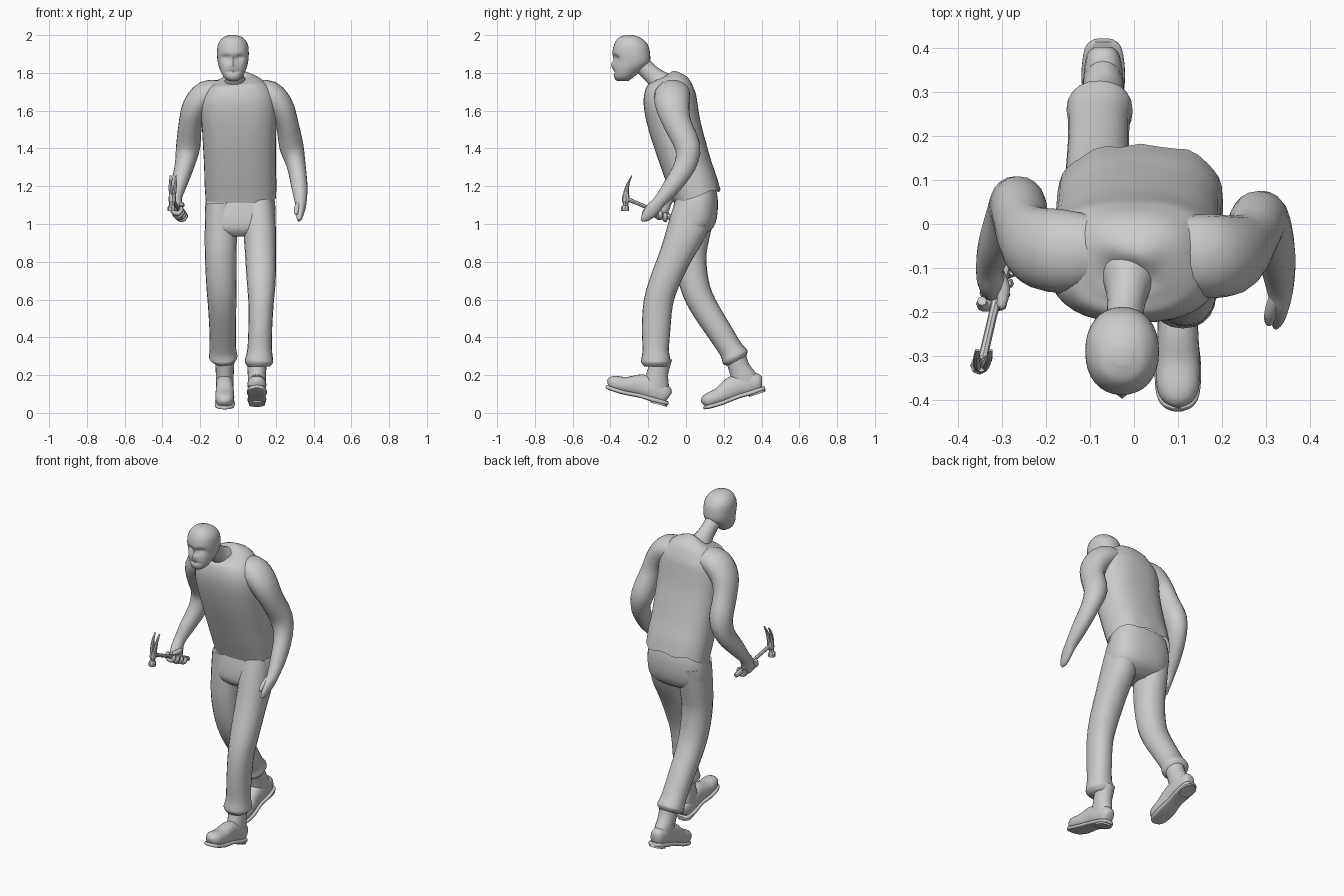
import bpy, bmesh, math
from mathutils import Vector, Matrix


def catmull(p, t):
    a, b, c, d = p
    return 0.5 * (2 * b + (c - a) * t + (2 * a - 5 * b + 4 * c - d) * t * t
                  + (3 * b - a - 3 * c + d) * t ** 3)


def loft(name, pts, ref=(1, 0, 0), axis=None, seg=20, steps=3, power=2.0,
         matrix=None, tweak=None, open_start=False, smooth=True):
    """Skin through rings (x, y, z, radius along ref, other radius)."""
    pts = [p if len(p) == 5 else (*p, p[3]) for p in pts]
    ext = [pts[0]] + pts + [pts[-1]]
    path = []
    for i in range(len(pts) - 1):
        for s in range(steps):
            path.append([catmull([q[k] for q in ext[i:i + 4]], s / steps) for k in range(5)])
    path.append(list(pts[-1]))
    bm = bmesh.new()
    rings = []
    for i, p in enumerate(path):
        lo, hi = path[max(i - 1, 0)], path[min(i + 1, len(path) - 1)]
        t = (Vector(axis) if axis else Vector(hi[:3]) - Vector(lo[:3])).normalized()
        u = Vector(ref)
        u = (u - t * u.dot(t)).normalized()
        v = t.cross(u)
        ring = []
        for j in range(seg):
            a = 2 * math.pi * j / seg
            c, s = math.cos(a), math.sin(a)
            c = math.copysign(abs(c) ** (2 / power), c)
            s = math.copysign(abs(s) ** (2 / power), s)
            co = Vector(p[:3]) + u * c * max(p[3], .001) + v * s * max(p[4], .001)
            ring.append(bm.verts.new(tweak(co) if tweak else co))
        rings.append(ring)
    for r0, r1 in zip(rings, rings[1:]):
        for j in range(seg):
            k = (j + 1) % seg
            bm.faces.new((r0[j], r0[k], r1[k], r1[j]))
    if not open_start:
        bm.faces.new(rings[0])
    bm.faces.new(rings[-1])
    bmesh.ops.recalc_face_normals(bm, faces=bm.faces)
    if matrix:
        bm.transform(matrix)
    me = bpy.data.meshes.new(name)
    bm.to_mesh(me)
    bm.free()
    ob = bpy.data.objects.new(name, me)
    bpy.context.collection.objects.link(ob)
    if smooth:
        bpy.ops.object.select_all(action='DESELECT')
        ob.select_set(True)
        bpy.context.view_layer.objects.active = ob
        bpy.ops.object.shade_smooth_by_angle(angle=math.radians(50))
    return ob


def bump(co, x, z, w, h):
    return math.exp(-((co.x - x) / w) ** 2 - ((co.z - z) / h) ** 2)


# Head with eye sockets, nose and mouth pressed into the front
def face(co):
    if co.y < -.31:
        dy = .022 * (bump(co, -.062, 1.882, .022, .014) + bump(co, .008, 1.882, .022, .014))
        dy += .010 * bump(co, -.027, 1.862, .06, .015) - .016 * bump(co, -.027, 1.848, .013, .022)
        dy += .008 * bump(co, -.027, 1.806, .03, .007)
        co.y += dy
    return co


loft("head", [
    (-.027, -.335, 1.757, .022, .03), (-.027, -.33, 1.775, .046, .05),
    (-.027, -.312, 1.81, .066, .072), (-.027, -.29, 1.85, .079, .095),
    (-.027, -.29, 1.9, .084, .1), (-.027, -.292, 1.95, .079, .089),
    (-.027, -.298, 1.985, .055, .06), (-.027, -.30, 2.0, .02, .022)],
    axis=(0, 0, 1), seg=32, steps=6, power=2.2, tweak=face)
loft("neck", [(-.01, -.1, 1.72, .075, .08), (-.015, -.15, 1.765, .05, .055),
              (-.02, -.2, 1.81, .042, .046), (-.027, -.26, 1.87, .045, .05)])


# Shirt, open at a rippled hem
def hem(co):
    w = max(0, 1 - (co.z - 1.11) / .16)
    if co.y > .06:
        co.z += .014 * w * math.sin(co.x * 45)
        co.y += .007 * w * math.sin(co.x * 62)
    return co


loft("shirt", [
    (.015, .06, 1.14, .187, .125), (.013, .035, 1.22, .19, .13),
    (.010, 0, 1.32, .19, .132), (.006, -.055, 1.5, .196, .138),
    (.002, -.08, 1.62, .2, .142), (0, -.085, 1.69, .185, .136),
    (-.003, -.085, 1.745, .14, .112), (-.006, -.09, 1.775, .085, .07),
    (-.008, -.095, 1.783, .02, .02)],
    seg=36, steps=4, power=2.5, tweak=hem, open_start=True)

# Arms
loft("left_arm", [
    (.08, -.06, 1.70, .08, .06), (.165, -.072, 1.685, .095, .075),
    (.225, -.07, 1.62, .09, .07), (.26, -.045, 1.53, .074, .06),
    (.283, .008, 1.41, .068, .064), (.308, -.005, 1.31, .058, .05),
    (.325, -.075, 1.2, .047, .043), (.332, -.14, 1.12, .034, .032),
    (.332, -.175, 1.08, .037, .024), (.326, -.213, 1.037, .026, .016),
    (.322, -.235, 1.018, .008, .006)], ref=(0, 1, 0))
loft("left_thumb", [(.325, -.165, 1.11, .018), (.312, -.20, 1.085, .015),
                    (.308, -.222, 1.06, .011), (.307, -.23, 1.05, .003)], seg=10)
loft("right_arm", [
    (-.08, -.06, 1.70, .08, .06), (-.165, -.062, 1.685, .095, .075),
    (-.225, -.05, 1.62, .09, .07), (-.252, -.015, 1.53, .076, .062),
    (-.264, .04, 1.41, .07, .064), (-.283, .022, 1.31, .062, .052),
    (-.312, -.045, 1.21, .048, .042), (-.328, -.095, 1.14, .034, .032),
    (-.325, -.125, 1.095, .042, .032), (-.316, -.14, 1.05, .036, .03),
    (-.31, -.14, 1.025, .012, .012)], ref=(0, 1, 0))
# Fingers curled around the handle
for i in range(4):
    f = Vector((-.326 + i * .008, -.185 + i * .025, 1.085 - i * .011))
    loft(f"right_finger_{i + 1}", [
        (f.x - .02, f.y + .01, f.z + .012, .011), (f.x - .018, f.y, f.z - .016, .014),
        (f.x + .006, f.y, f.z - .03, .013), (f.x + .025, f.y, f.z - .012, .012),
        (f.x + .024, f.y, f.z + .008, .007)], ref=(0, 1, 0), seg=8)
loft("right_thumb", [(-.315, -.11, 1.1, .018), (-.297, -.145, 1.1, .015),
                     (-.302, -.185, 1.105, .011), (-.305, -.193, 1.106, .003)], seg=10)

# Claw hammer
loft("hammer_handle", [(-.287, -.065, 1.03, .012), (-.291, -.08, 1.035, .015),
                       (-.302, -.13, 1.055, .014), (-.322, -.21, 1.09, .010),
                       (-.347, -.318, 1.135, .011)], seg=8, steps=2, smooth=False)
loft("hammer_head", [(-.352, -.322, 1.068, .021), (-.352, -.322, 1.088, .021),
                     (-.351, -.32, 1.1, .014), (-.349, -.32, 1.112, .015),
                     (-.348, -.319, 1.12, .02), (-.347, -.318, 1.155, .019)],
     seg=8, steps=1, smooth=False)
for side, s in (("left", 1), ("right", -1)):
    loft(f"hammer_claw_{side}", [
        (-.347 + s * .008, -.318, 1.145, .01, .018), (-.346 + s * .011, -.314, 1.185, .01, .012),
        (-.344 + s * .014, -.304, 1.22, .008, .007), (-.342 + s * .015, -.287, 1.255, .005, .003)],
        seg=8, steps=3, smooth=False)

# Trousers
loft("trouser_seat", [(.012, .058, 1.19, .165, .1), (.012, .054, 1.12, .183, .115),
                      (.012, .043, 1.03, .187, .12), (.012, .03, .97, .17, .105),
                      (.012, .015, .935, .09, .06)], axis=(0, 0, -1), seg=32, power=2.4)
loft("left_trouser_leg", [
    (.108, .045, 1.1, .083, .105), (.115, .005, .97, .086, .105),
    (.12, -.056, .83, .082, .087), (.123, -.115, .69, .076, .08),
    (.122, -.147, .58, .067, .078), (.118, -.158, .45, .063, .076),
    (.115, -.16, .34, .065, .07), (.113, -.16, .295, .072, .075),
    (.111, -.16, .268, .075, .077), (.111, -.16, .245, .058, .06)], power=2.2)
loft("right_trouser_leg", [
    (-.088, .045, 1.1, .083, .11), (-.09, .032, .97, .086, .1),
    (-.092, .022, .83, .083, .086), (-.088, .045, .68, .08, .078),
    (-.084, .09, .57, .075, .073), (-.081, .178, .43, .07, .067),
    (-.08, .232, .345, .07, .064), (-.079, .252, .312, .074, .07),
    (-.078, .262, .293, .074, .073), (-.078, .272, .275, .055, .055)], power=2.2)

# Boots: shaft, foot, sole and heel, tilted for the stride
for side, pos, tilt in (("left", (.1, -.1, .04), -15), ("right", (-.07, .418, .12), 18)):
    m = Matrix.Translation(pos) @ Matrix.Rotation(math.radians(tilt), 4, 'X')
    loft(f"{side}_boot_shaft", [(0, -.095, .24, .054, .058), (0, -.093, .16, .049, .056),
                                (0, -.085, .1, .047, .068), (0, -.085, .04, .045, .075)],
         axis=(0, 0, -1), matrix=m)
    loft(f"{side}_boot_foot", [
        (0, -.002, .045, .02, .025), (0, -.02, .05, .038, .048), (0, -.09, .062, .047, .06),
        (0, -.16, .065, .046, .06), (0, -.235, .047, .05, .044), (0, -.295, .042, .048, .039),
        (0, -.325, .038, .033, .029), (0, -.336, .034, .01, .01)], matrix=m, power=2.3)
    loft(f"{side}_boot_sole", [
        (0, .004, .012, .022, .01), (0, -.015, .011, .042, .011), (0, -.08, .01, .05, .012),
        (0, -.15, .012, .045, .011), (0, -.235, .006, .053, .011), (0, -.3, .008, .049, .011),
        (0, -.328, .011, .034, .01), (0, -.338, .013, .012, .008)], matrix=m, power=4)
    loft(f"{side}_boot_heel", [(0, -.045, .012, .042, .046), (0, -.045, -.008, .042, .046)],
         axis=(0, 0, -1), matrix=m, power=2.6, steps=1)
